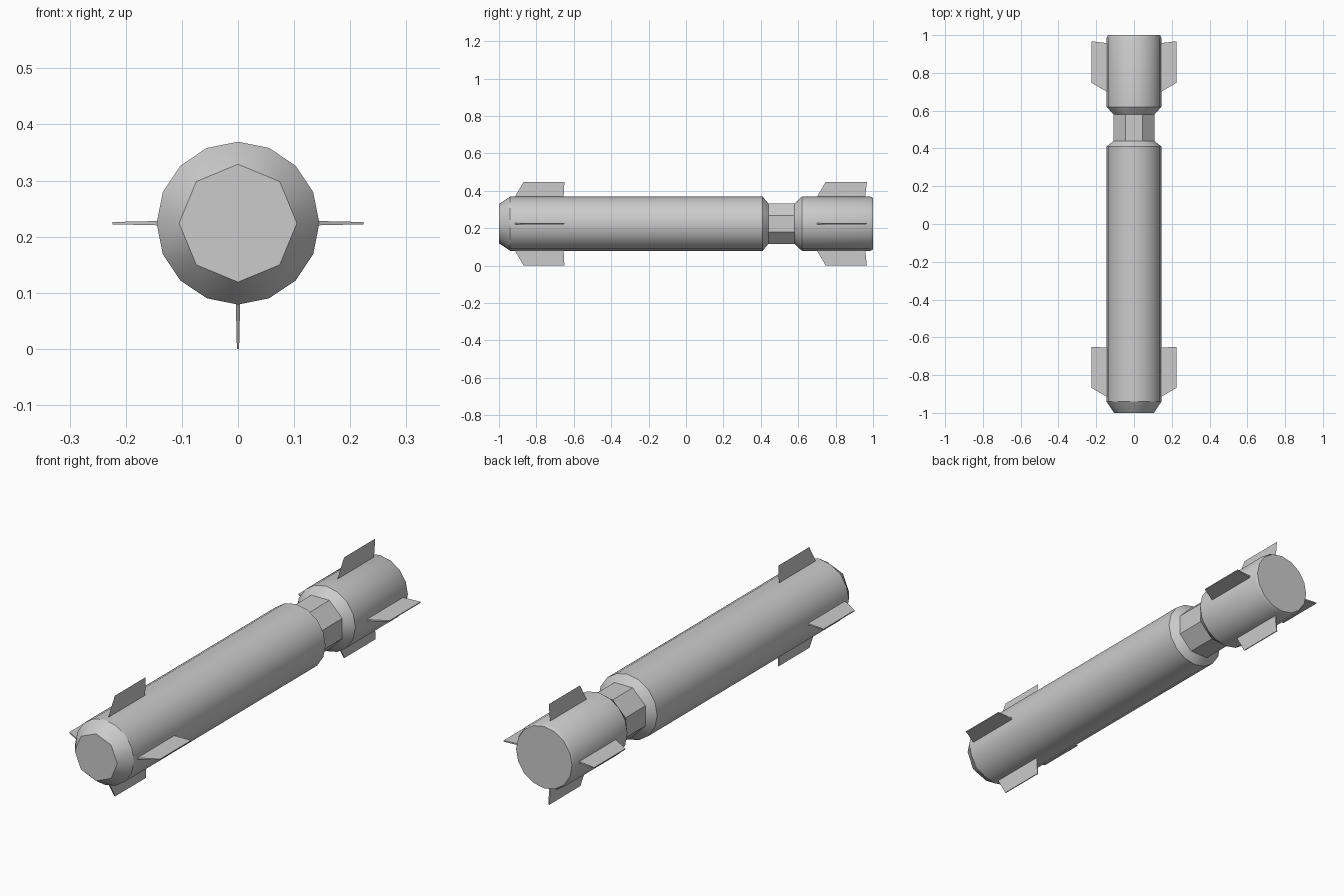
import bpy, bmesh, math
from mathutils import Matrix, Vector

if "Cube" in bpy.data.objects:
    bpy.data.objects.remove(bpy.data.objects["Cube"])

CZ, N = 0.224, 16


def finish(bm, name, smooth=True):
    bmesh.ops.recalc_face_normals(bm, faces=bm.faces)
    me = bpy.data.meshes.new(name)
    bm.to_mesh(me)
    bm.free()
    ob = bpy.data.objects.new(name, me)
    bpy.context.collection.objects.link(ob)
    if smooth:
        bpy.ops.object.select_all(action='DESELECT')
        bpy.context.view_layer.objects.active = ob
        ob.select_set(True)
        bpy.ops.object.shade_smooth_by_angle(angle=math.radians(30))
    return ob


def ring(bm, y, r, step, off):
    """Ring dictionary keyed by its slot among the 16 directions."""
    return {k: bm.verts.new((r * math.sin(k * math.tau / N), y,
                             CZ + r * math.cos(k * math.tau / N)))
            for k in range(off, N, step)}


def bridge(bm, a, b):
    if len(a) == len(b):
        keys = list(a)
        for k, n in zip(keys, keys[1:] + keys[:1]):
            bm.faces.new((a[k], a[n], b[n], b[k]))
        return
    big, small = (a, b) if len(a) > len(b) else (b, a)
    for k in small:
        p, q = (k - 1) % N, (k + 1) % N
        bm.faces.new((small[k], big[p], big[k]))
        bm.faces.new((small[k], big[k], big[q]))
        bm.faces.new((small[k], big[q], small[(k + 2) % N]))


# Hull: position, radius, direction step, direction offset
profile = [(-1.0, 0.105, 2, 0), (-0.94, 0.145, 1, 0), (0.41, 0.145, 1, 0),
           (0.44, 0.117, 2, 1), (0.58, 0.117, 2, 1), (0.62, 0.145, 1, 0),
           (0.985, 0.145, 1, 0), (1.0, 0.138, 1, 0)]
bm = bmesh.new()
rings = [ring(bm, *p) for p in profile]
for a, b in zip(rings, rings[1:]):
    bridge(bm, a, b)
bm.faces.new(list(rings[0].values()))
bm.faces.new(list(rings[-1].values()))
finish(bm, "hull")


# Fins: thin tapered blades, the top ones are single sheets
def fin(name, root, tip, angle, thick):
    bm = bmesh.new()
    pts = [(0.135, root[0]), (0.224, tip[0]), (0.224, tip[1]), (0.135, root[1])]
    widths = (thick, thick * 0.5, thick * 0.5, thick)
    sides = [[bm.verts.new((s * w / 2, y, r)) for (r, y), w in zip(pts, widths)]
             for s in ((-1, 1) if thick else (0,))]
    for s in sides:
        bm.faces.new(s)
    if thick:
        a, b = sides
        for i in range(4):
            j = (i + 1) % 4
            bm.faces.new((a[i], a[j], b[j], b[i]))
    m = Matrix.Translation(Vector((0, 0, CZ))) @ Matrix.Rotation(angle, 4, 'Y')
    bmesh.ops.transform(bm, matrix=m, verts=bm.verts)
    finish(bm, name, False)


for group, root, tip in (("front_fin", (-0.92, -0.655), (-0.868, -0.65)),
                         ("rear_fin", (0.695, 0.957), (0.747, 0.967))):
    for i, side in enumerate(("top", "right", "bottom", "left")):
        fin(f"{group}_{side}", root, tip, i * math.pi / 2, 0 if i == 0 else 0.008)
